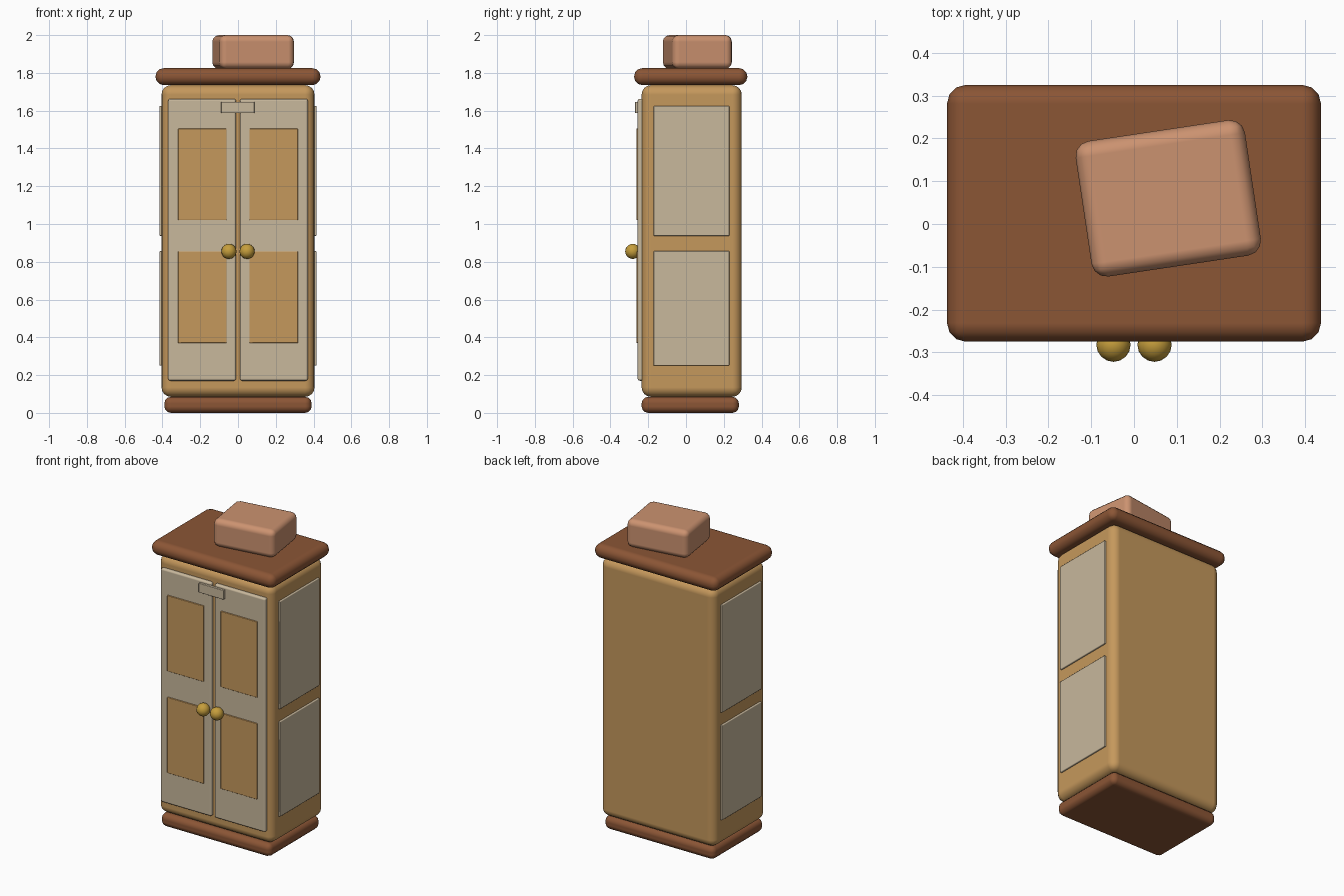
import bpy
import math

default = bpy.data.objects.get("Cube")
if default:
    bpy.data.objects.remove(default, do_unlink=True)


def material(name, rgb):
    mat = bpy.data.materials.new(name)
    mat.use_nodes = True
    color = (*rgb, 1)
    mat.diffuse_color = color
    bsdf = mat.node_tree.nodes["Principled BSDF"]
    bsdf.inputs["Base Color"].default_value = color
    bsdf.inputs["Roughness"].default_value = 0.7
    return mat


brown = material("brown_wood", (0.26, 0.092, 0.036))
tan = material("tan_wood", (0.56, 0.315, 0.107))
cream = material("cream_paint", (0.58, 0.48, 0.335))
rose = material("rose_box", (0.6, 0.288, 0.162))
gold = material("gold_metal", (0.56, 0.34, 0.045))


def finish(obj, name, mat):
    obj.name = name
    obj.data.materials.append(mat)
    return obj


def block(name, mat, x, y, z, radius, segments=3, turn=0):
    """Rounded box spanning the (low, high) ranges x, y and z."""
    spans = (x, y, z)
    center = [(low + high) / 2 for low, high in spans]
    bpy.ops.mesh.primitive_cube_add(size=1, location=center)
    obj = bpy.context.object
    obj.scale = [high - low for low, high in spans]
    bpy.ops.object.transform_apply(location=False, rotation=False, scale=True)
    obj.rotation_euler.z = turn
    bevel = obj.modifiers.new("rounding", "BEVEL")
    bevel.width = radius
    bevel.segments = segments
    bevel.harden_normals = True
    bpy.ops.object.shade_smooth()
    return finish(obj, name, mat)


def mirrored(span, side):
    return tuple(sorted(side * v for v in span))


# Carcass, base and top
block("plinth", brown, (-0.39, 0.39), (-0.235, 0.28), (0, 0.085), 0.035)
block("cabinet_body", tan, (-0.405, 0.405), (-0.235, 0.295), (0.085, 1.735), 0.05, 4)
block("cornice", brown, (-0.437, 0.437), (-0.275, 0.325), (1.735, 1.825), 0.044)

# Storage box resting askew on the top
block("top_box", rose, (-0.12, 0.28), (-0.1, 0.22), (1.822, 2), 0.035, 3, math.radians(8.5))

door_panels = {"lower": (0.37, 0.855), "upper": (1.02, 1.505)}
side_panels = {"lower": (0.25, 0.857), "upper": (0.937, 1.625)}

# Doors, raised panels and knobs, mirrored left and right
for label, side in (("left", 1), ("right", -1)):
    block(label + "_door", cream, mirrored((0.01, 0.37), side),
          (-0.256, -0.225), (0.17, 1.663), 0.012)
    for level, height in door_panels.items():
        block(f"{label}_{level}_door_panel", tan, mirrored((0.06, 0.318), side),
              (-0.263, -0.245), height, 0.004, 2)
    for level, height in side_panels.items():
        block(f"{label}_{level}_side_panel", cream, mirrored((0.395, 0.416), side),
              (-0.172, 0.23), height, 0.005, 2)
    bpy.ops.mesh.primitive_uv_sphere_add(
        segments=16, ring_count=10, radius=0.04, location=(side * 0.048, -0.282, 0.855))
    bpy.ops.object.shade_smooth()
    finish(bpy.context.object, label + "_knob", gold)

# Latch plate bridging both doors
block("latch_plate", cream, (-0.09, 0.087), (-0.27, -0.25), (1.587, 1.647), 0.003, 2)
